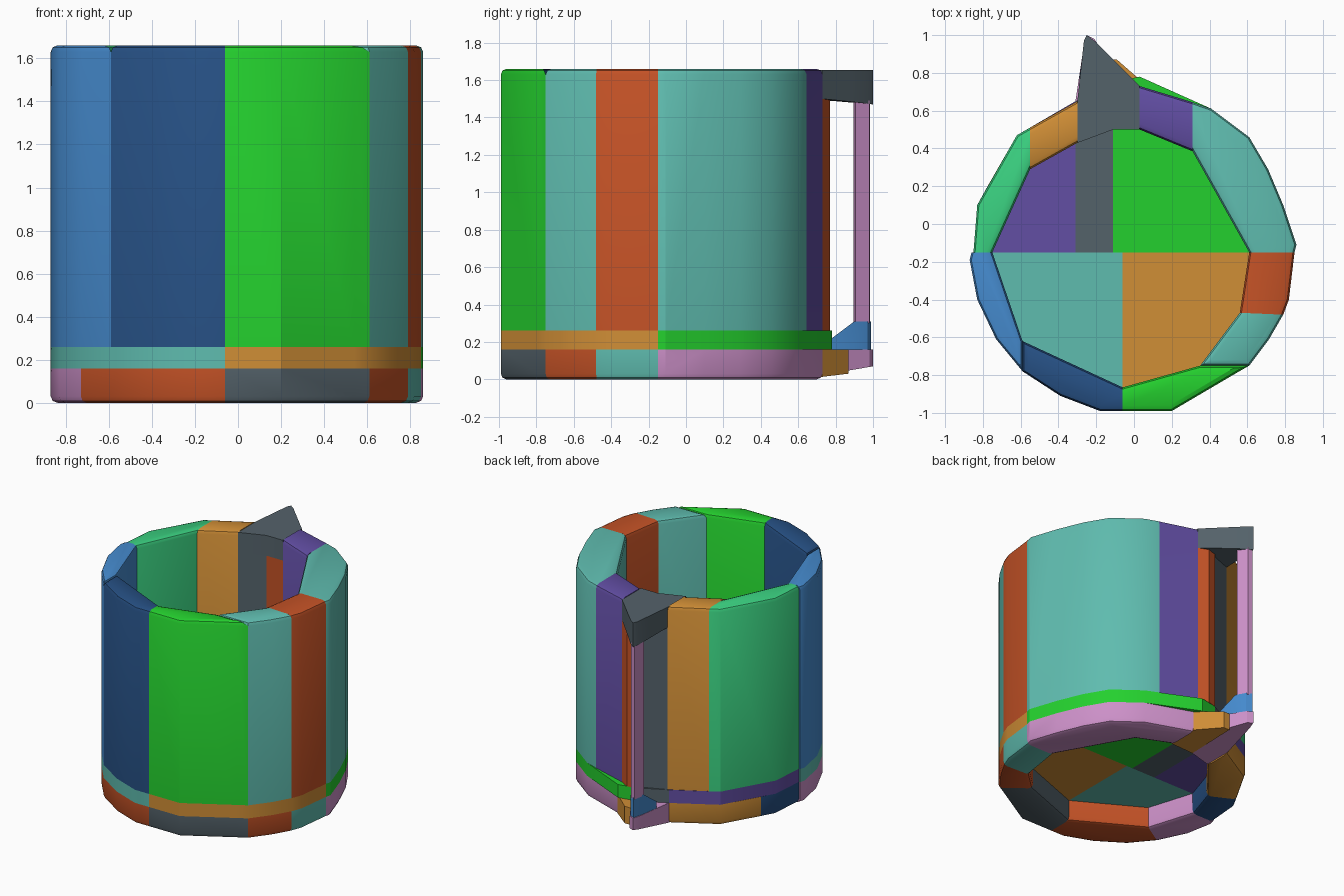
import bpy, bmesh, math
from mathutils import Vector

if "Cube" in bpy.data.objects:
    bpy.data.objects.remove(bpy.data.objects["Cube"], do_unlink=True)

CENTRE = Vector((0, -0.15))


def linear(c):
    c /= 255
    return c / 12.92 if c <= 0.04045 else ((c + 0.055) / 1.055) ** 2.4


def material(name, rgb):
    m = bpy.data.materials.new(name)
    m.use_nodes = True
    col = tuple(linear(c) for c in rgb) + (1,)
    m.diffuse_color = col
    m.node_tree.nodes["Principled BSDF"].inputs["Base Color"].default_value = col
    return m


COLOURS = {n: material(n, c) for n, c in {
    "teal": (95, 188, 175), "blue": (70, 140, 208), "navy": (38, 80, 132),
    "green": (36, 208, 46), "ochre": (208, 142, 54), "rust": (196, 82, 38),
    "pink": (204, 144, 200), "slate": (84, 98, 106), "purple": (98, 78, 164),
    "emerald": (58, 208, 128)}.items()}


def block(name, colour, pts, z0, z1, round_top=0, round_bottom=0):
    """Upright block over a plan outline; z0 and z1 are heights or functions of y."""
    bm = bmesh.new()
    height = lambda z, y: z(y) if callable(z) else z
    low = [bm.verts.new((x, y, height(z0, y))) for x, y in pts]
    high = [bm.verts.new((x, y, height(z1, y))) for x, y in pts]
    n = len(pts)
    bm.faces.new(low)
    bm.faces.new(high)
    for i in range(n):
        j = (i + 1) % n
        bm.faces.new((low[i], low[j], high[j], high[i]))
    bmesh.ops.recalc_face_normals(bm, faces=bm.faces)
    # round the rim edges running around the body, never the radial seams
    for ring, size in ((high, round_top), (low, round_bottom)):
        if not size:
            continue
        edges = []
        for i in range(n):
            a, b = ring[i], ring[(i + 1) % n]
            along = (b.co.xy - a.co.xy).normalized()
            out = ((a.co.xy + b.co.xy) / 2 - CENTRE).normalized()
            if abs(along.dot(out)) < 0.7:
                edges.append(bm.edges.get((a, b)))
        bmesh.ops.bevel(bm, geom=edges, offset=size, segments=2, profile=0.5,
                        affect='EDGES', clamp_overlap=False)
    me = bpy.data.meshes.new(name)
    bm.to_mesh(me)
    bm.free()
    me.materials.append(COLOURS[colour])
    ob = bpy.data.objects.new(name, me)
    bpy.context.collection.objects.link(ob)
    bpy.ops.object.select_all(action='DESELECT')
    ob.select_set(True)
    bpy.context.view_layer.objects.active = ob
    bpy.ops.object.shade_smooth_by_angle(angle=math.radians(30))
    return ob


# Outer outline runs shared by wall, floor and base
RIGHT_BACK = [(.85, -.15), (.86, -.11), (.79, .10), (.71, .29), (.61, .46), (.41, .61)]
RIGHT_SIDE = [(.85, -.15), (.82, -.40), (.79, -.48)]
RIGHT_FRONT = [(.79, -.48), (.715, -.61), (.61, -.75)]
FRONT_RIGHT = [(.61, -.75), (.54, -.79), (.20, -.99), (-.06, -.99)]
FRONT_LEFT = [(-.06, -.99), (-.18, -.99), (-.39, -.91), (-.59, -.78)]
LEFT_FRONT = [(-.73, -.61), (-.83, -.40), (-.87, -.19), (-.86, -.15)]
LEFT_BACK = [(-.85, -.15), (-.83, .10), (-.62, .47)]

# Wall segments
WALLS = [
    ("wall_right_back", "teal", [(.31, .385), (.61, -.15)] + RIGHT_BACK + [(.31, .645)]),
    ("wall_right", "rust", [(.56, -.47), (.61, -.15)] + RIGHT_SIDE),
    ("wall_right_front", "teal", [(.35, -.75), (.56, -.47)] + RIGHT_FRONT),
    ("wall_front", "green", [(-.06, -.865), (.35, -.75)] + FRONT_RIGHT),
    ("wall_front_left", "navy", [(-.59, -.62), (-.06, -.865)] + FRONT_LEFT),
    ("wall_left", "blue", [(-.75, -.15), (-.59, -.62), (-.59, -.78)] + LEFT_FRONT),
    ("wall_left_back", "emerald", [(-.55, .29), (-.75, -.15)] + LEFT_BACK + [(-.55, .51)]),
    ("wall_back_left", "ochre", [(-.30, .43), (-.55, .29), (-.55, .51), (-.30, .65)]),
    ("wall_back_right", "purple", [(.03, .50), (.31, .385), (.31, .645), (.03, .73)]),
]
for name, colour, pts in WALLS:
    block(name, colour, pts, .26, 1.66, round_top=.03)

# Wall strips below the handle top
block("wall_behind_handle", "slate",
      [(-.30, .43), (-.11, .50), (-.11, .73), (-.30, .65)], .26, 1.5)
block("wall_beside_handle", "rust",
      [(-.11, .50), (.03, .50), (.03, .73), (-.04, .77), (-.11, .75)], .26, 1.5)

# Floor plates
FLOORS = [
    ("floor_front_left", "teal", [(-.06, -.15)] + FRONT_LEFT + LEFT_FRONT),
    ("floor_front_right", "ochre",
     [(-.06, -.15)] + RIGHT_SIDE + RIGHT_FRONT[1:] + FRONT_RIGHT[1:]),
    ("floor_back_right", "green", [(-.11, -.15)] + RIGHT_BACK + [(.03, .78), (-.11, .75)]),
    ("floor_back_middle", "slate", [(-.31, -.15), (-.11, -.15), (-.11, .75), (-.31, .65)]),
    ("floor_back_left", "purple", [(-.31, -.15)] + LEFT_BACK + [(-.31, .65)]),
]
for name, colour, pts in FLOORS:
    block(name, colour, pts, .16, .26)

# Base ring
BASES = [
    ("base_right_back", "pink",
     [(.07, .49), (.31, .385), (.61, -.15)] + RIGHT_BACK + [(.07, .73)]),
    ("base_right", "teal", [(.56, -.47), (.61, -.15)] + RIGHT_SIDE),
    ("base_right_front", "rust", [(.42, -.60), (.56, -.47)] + RIGHT_FRONT),
    ("base_front", "slate", [(-.06, -.78), (.42, -.60)] + FRONT_RIGHT),
    ("base_front_left", "rust",
     [(-.55, -.50), (-.06, -.78)] + FRONT_LEFT + [(-.73, -.61)]),
    ("base_left", "pink", [(-.66, -.15), (-.55, -.50)] + LEFT_FRONT),
    ("base_left_back", "navy",
     [(-.58, .10), (-.66, -.15), (-.85, -.15), (-.83, .10), (-.775, .20)]),
    ("base_back_left", "ochre",
     [(-.31, .43), (-.58, .10), (-.775, .20), (-.62, .47), (-.31, .65)]),
]
for name, colour, pts in BASES:
    block(name, colour, pts, 0, .16, round_bottom=.03)

# Handle foot, joined into the base ring
block("base_beside_handle", "ochre",
      [(-.13, .48), (.07, .49), (.07, .73), (-.09, .87), (-.14, .87)],
      lambda y: .01 + max(0, y - .7) * .12, .16)
block("handle_foot", "pink",
      [(-.31, .43), (-.13, .48), (-.14, .87), (-.21, .98), (-.25, 1.0),
       (-.265, .95), (-.31, .65)],
      lambda y: .01 + max(0, y - .65) * .17, .16)

# Handle lower knuckle, grip and top
block("handle_lower_joint", "blue",
      [(-.29, .77), (-.13, .77), (-.17, .90), (-.21, .97), (-.25, .99), (-.27, .90)],
      .16, lambda y: min(.31, .22 + (y - .78) * .75))
block("handle_grip", "pink",
      [(-.27, .895), (-.18, .905), (-.22, .98), (-.255, .985)], .30, 1.49)
block("handle_top", "slate",
      [(-.30, .43), (-.27, .44), (-.11, .50), (.03, .50), (.03, .73), (-.11, .87),
       (-.21, .97), (-.25, 1.0), (-.265, .97), (-.30, .65)],
      lambda y: 1.5 - max(0, y - .75) * .12, 1.655)
